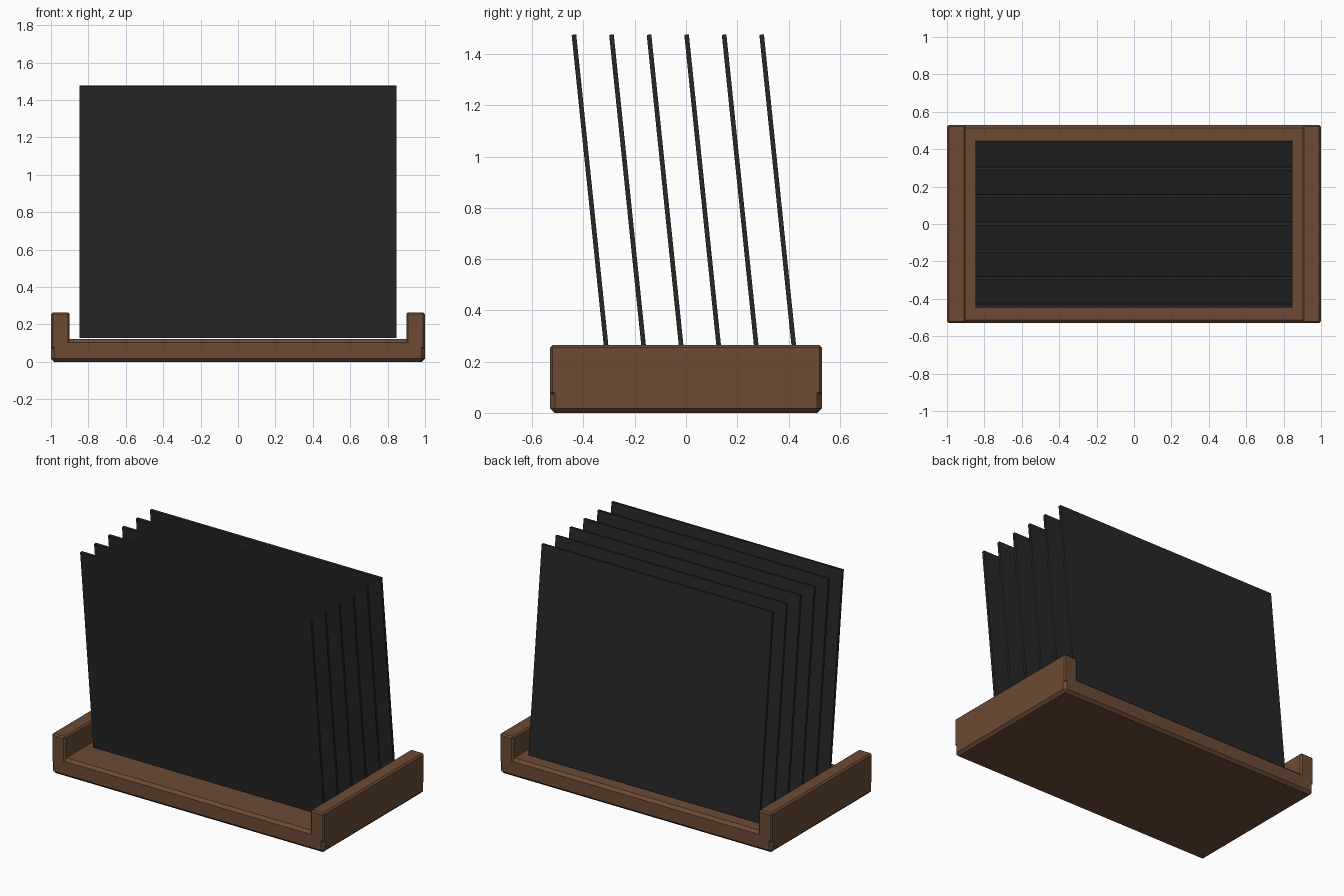
import bpy
import math
from mathutils import Matrix, Vector

cube = bpy.data.objects.get("Cube")
if cube:
    bpy.data.objects.remove(cube, do_unlink=True)


def material(name, rgb):
    mat = bpy.data.materials.new(name)
    mat.use_nodes = True
    color = (*rgb, 1)
    mat.diffuse_color = color
    mat.node_tree.nodes["Principled BSDF"].inputs["Base Color"].default_value = color
    return mat


walnut = material("walnut brown", (0.15, 0.07, 0.035))
charcoal = material("charcoal", (0.02, 0.02, 0.02))


def box(name, low, high, mat, bevel=0):
    """Flat-shaded box between two corners, optionally chamfered."""
    low, high = Vector(low), Vector(high)
    bpy.ops.mesh.primitive_cube_add(size=1)
    obj = bpy.context.object
    obj.name = name
    size = high - low
    obj.data.transform(Matrix.Translation((low + high) / 2) @ Matrix.Diagonal((*size, 1)))
    obj.data.materials.append(mat)
    if bevel:
        mod = obj.modifiers.new("chamfer", "BEVEL")
        mod.width = bevel
        mod.segments = 1
    return obj


# Wooden tray with a raised rail at each end
DEPTH = 0.53
box("tray_base", (-1, -DEPTH, 0), (1, DEPTH, 0.122), walnut, 0.018)
for side, x in (("right", -0.95), ("left", 0.95)):
    box(side + "_rail", (x - 0.05, -DEPTH, 0.07), (x + 0.05, DEPTH, 0.265), walnut, 0.01)

# Row of thin panels, all leaning towards the front
LEAN = math.radians(5.9)
LENGTH = 1.355
for i in range(6):
    panel = box(f"panel_{i + 1}", (-0.847, -0.009, 0), (0.847, 0.009, LENGTH), charcoal)
    panel.rotation_euler.x = LEAN
    panel.location = (0, -0.298 + i * 0.1465, 0.128)
